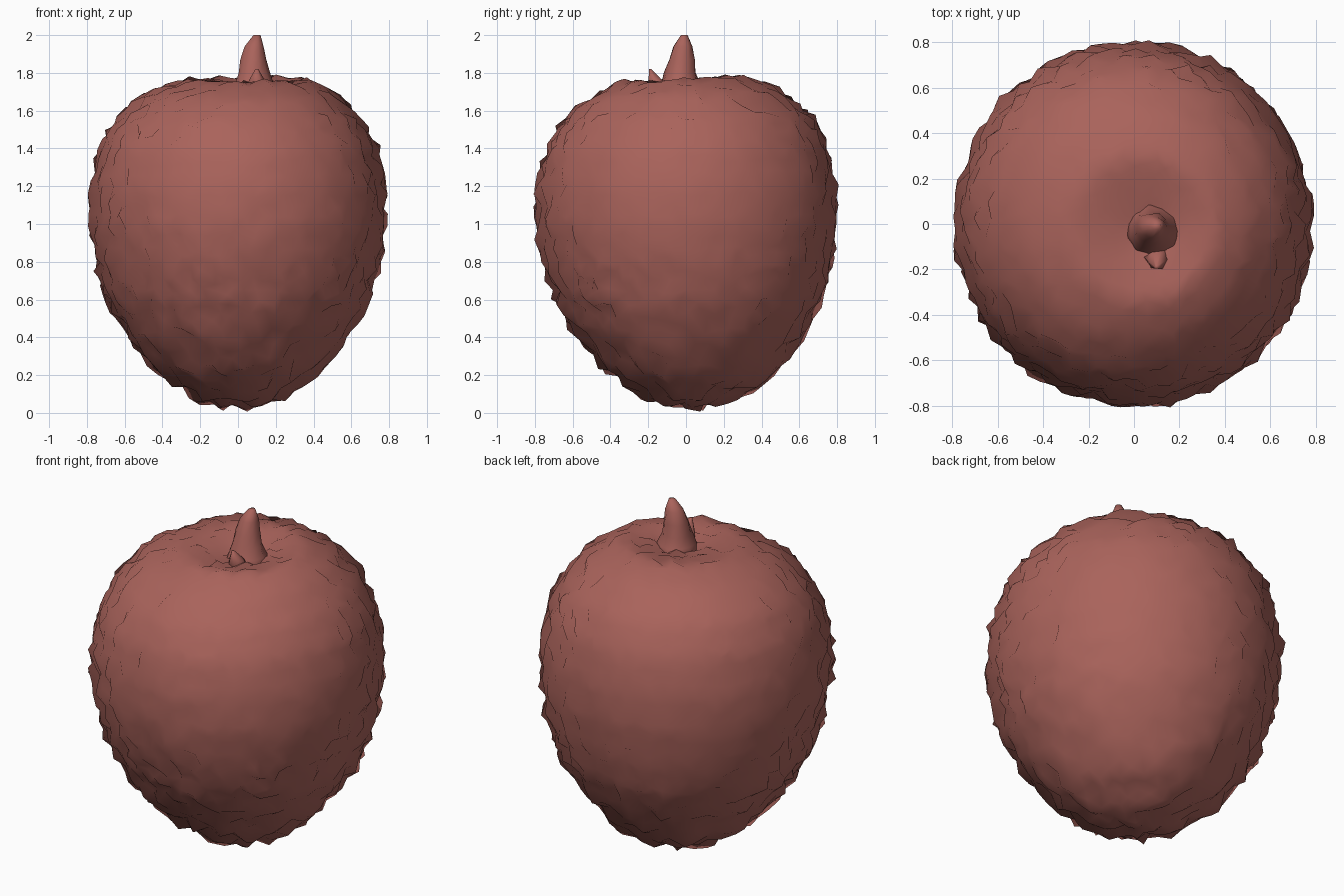
import bpy, bmesh, math, random
from mathutils import Vector

random.seed(4)
cube = bpy.data.objects.get("Cube")
if cube:
    bpy.data.objects.remove(cube)

# One dull red skin colour
skin = bpy.data.materials.new("dull_red_skin")
skin.use_nodes = True
colour = (0.40, 0.125, 0.105, 1)
skin.diffuse_color = colour
bsdf = skin.node_tree.nodes["Principled BSDF"]
bsdf.inputs["Base Color"].default_value = colour
bsdf.inputs["Roughness"].default_value = 0.9


def make_object(name, bm):
    mesh = bpy.data.meshes.new(name)
    bm.to_mesh(mesh)
    bm.free()
    obj = bpy.data.objects.new(name, mesh)
    bpy.context.collection.objects.link(obj)
    mesh.materials.append(skin)
    for poly in mesh.polygons:
        poly.use_smooth = True
    return obj


# Fruit outline (radius, height) from the dimple to the bottom, evenly spaced
outline = [(0, 1.70), (.16, 1.74), (.32, 1.77), (.5, 1.69), (.64, 1.56),
           (.73, 1.4), (.775, 1.2), (.78, 1.0), (.75, .8), (.69, .6),
           (.58, .4), (.42, .2), (.21, .07), (0, .02)]


def outline_at(t):
    f = t * (len(outline) - 1)
    i = min(int(f), len(outline) - 2)
    a, b = Vector(outline[i]), Vector(outline[i + 1])
    return a.lerp(b, f - i)


# Fruit body: a ball reshaped to the outline
bm = bmesh.new()
bmesh.ops.create_icosphere(bm, subdivisions=5, radius=1)
for v in bm.verts:
    turn = math.atan2(v.co.y, v.co.x)
    r, z = outline_at(math.acos(max(-1, min(1, v.co.z))) / math.pi)
    top = max(0, (z - 1.3) / 0.4) * max(0, 1 - r / 0.6)
    x = r * math.cos(turn) + 0.08 * top
    y = r * math.sin(turn) * 1.02 - 0.03 * top + 0.04 * max(0, 0.9 - z)
    v.co = (x, y, z + 0.05 * y * max(0, z - 1))
bmesh.ops.smooth_vert(bm, verts=bm.verts, factor=0.5,
                      use_axis_x=True, use_axis_y=True, use_axis_z=True)
bm.normal_update()
calm = [v.normal.copy() for v in bm.verts]

# Ragged skin, rougher towards the bottom and the front
rough = []
for v, n in zip(bm.verts, calm):
    low = max(0, min(1, (1.0 - v.co.z - 0.3 * v.co.y) / 0.8))
    size = 0.021 + 0.010 * low
    if n.z > 0.8:
        size *= 0.6
    rough.append(0.08 + 0.3 * low)
    v.co += n * random.uniform(-size, size)
    v.co += Vector([random.uniform(-0.012, 0.012) for _ in range(3)])
    v.co.z = max(0, v.co.z)
bm.normal_update()
shade = [c.lerp(v.normal, k).normalized()
         for c, v, k in zip(calm, bm.verts, rough)]
body = make_object("fruit_body", bm)
body.data.normals_split_custom_set_from_vertices(shade)


# Stalk parts: stacked uneven rings of (x, y, z, radius), closed at both ends
def make_stalk(name, rings, sides, wobble):
    bm = bmesh.new()
    loops = []
    for x, y, z, r in rings:
        loop = []
        for i in range(sides):
            a = math.tau * i / sides
            k = r * random.uniform(1 - wobble, 1 + wobble)
            loop.append(bm.verts.new((x + k * math.cos(a), y + k * math.sin(a), z)))
        loops.append(loop)
    for lower, upper in zip(loops, loops[1:]):
        for i in range(sides):
            j = (i + 1) % sides
            bm.faces.new((lower[i], lower[j], upper[j], upper[i]))
    bm.faces.new(loops[0][::-1])
    bm.faces.new(loops[-1])
    return make_object(name, bm)


make_stalk("stem", [(.08, -.03, 1.66, .14), (.08, -.03, 1.74, .105),
                    (.08, -.03, 1.80, .085), (.08, -.02, 1.87, .07),
                    (.085, -.015, 1.94, .05), (.1, -.01, 2.0, .018)], 11, 0.08)
make_stalk("stem_spur", [(.1, -.13, 1.69, .07), (.1, -.16, 1.76, .04),
                         (.1, -.19, 1.82, .008)], 6, 0.1)
